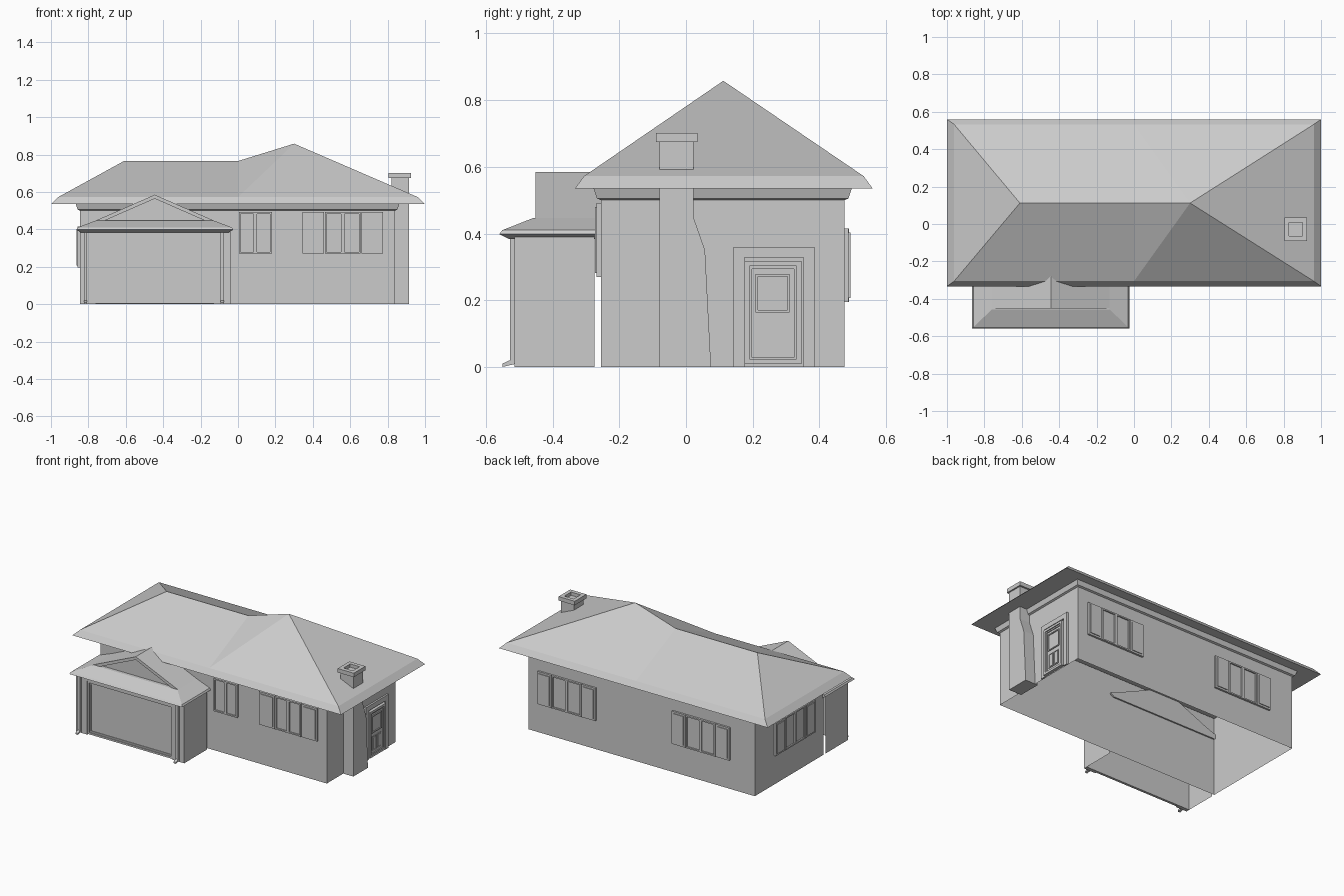
import bpy, bmesh
from math import pi
from mathutils import Matrix, Vector

if "Cube" in bpy.data.objects:
    bpy.data.objects.remove(bpy.data.objects["Cube"])

# ---------- helpers ----------
def finish(name, bm, matrix=None):
    bmesh.ops.recalc_face_normals(bm, faces=bm.faces)
    me = bpy.data.meshes.new(name)
    bm.to_mesh(me)
    bm.free()
    ob = bpy.data.objects.new(name, me)
    if matrix:
        ob.matrix_world = matrix
    bpy.context.collection.objects.link(ob)
    return ob

def add_box(bm, x, y, z, drop=()):
    v = [bm.verts.new((a, b, c)) for c in z for b in y for a in x]
    sides = dict(bottom=(0, 1, 3, 2), top=(4, 5, 7, 6), front=(0, 1, 5, 4),
                 back=(2, 3, 7, 6), left=(0, 2, 6, 4), right=(1, 3, 7, 5))
    for k, f in sides.items():
        if k not in drop:
            bm.faces.new([v[i] for i in f])

def add_ring(bm, x, z, t, y, sill=True):
    """Rectangular border of thickness t, standing in the xz plane."""
    add_box(bm, (x[0], x[0] + t), y, z)
    add_box(bm, (x[1] - t, x[1]), y, z)
    add_box(bm, (x[0] + t, x[1] - t), y, (z[1] - t, z[1]))
    if sill:
        add_box(bm, (x[0] + t, x[1] - t), y, (z[0], z[0] + t))

def boxes(name, *items, drop=()):
    bm = bmesh.new()
    for it in items:
        add_box(bm, *it, drop=drop)
    return finish(name, bm)

def prism(name, pts, lo, hi, axis):
    """Extrude a 2D profile along x (profile in yz) or y (profile in xz)."""
    bm = bmesh.new()
    put = (lambda p, d: (d, p[0], p[1])) if axis == 'x' else (lambda p, d: (p[0], d, p[1]))
    a = [bm.verts.new(put(p, lo)) for p in pts]
    b = [bm.verts.new(put(p, hi)) for p in pts]
    bm.faces.new(a)
    bm.faces.new(b)
    for i in range(len(pts)):
        j = (i + 1) % len(pts)
        bm.faces.new((a[i], a[j], b[j], b[i]))
    return finish(name, bm)

def on_wall(x, y, turn):
    return Matrix.Translation((x, y, 0)) @ Matrix.Rotation(turn, 4, 'Z')

def window(name, width, z, matrix, shutter=0.0):
    """Two-pane window with optional side shutters; local -y faces outward."""
    bm = bmesh.new()
    h = width / 2
    c = h - shutter
    for a, b in ((-c, 0), (0, c)):
        add_ring(bm, (a, b), z, 0.009, (-0.014, 0.0))
    add_box(bm, (-c, c), (-0.005, 0.0), z)
    if shutter:
        for a, b in ((-h, -c - 0.004), (c + 0.004, h)):
            add_box(bm, (a, b), (-0.013, 0.0), z)
            add_box(bm, (a + 0.012, b - 0.012), (-0.018, -0.013), (z[0] + 0.012, z[1] - 0.012))
    return finish(name, bm, matrix)

# ---------- main house ----------
X0, X1, Y0, Y1 = -0.845, 0.84, -0.255, 0.475
boxes("house_walls", ((X0, X1), (Y0, Y1), (0, 0.53)), drop=("bottom", "top"))

# cornice under the eaves, flaring upward
bm = bmesh.new()
loops = []
for g, z in ((0.0, 0.5), (0.012, 0.505), (0.022, 0.535)):
    loops.append([bm.verts.new(p) for p in ((X0 - g, Y0 - g, z), (X1 + g, Y0 - g, z),
                                            (X1 + g, Y1 + g, z), (X0 - g, Y1 + g, z))])
for lo, hi in zip(loops, loops[1:]):
    for i in range(4):
        j = (i + 1) % 4
        bm.faces.new((lo[i], lo[j], hi[j], hi[i]))
finish("cornice", bm)

# hipped roof: low ridge on the left, taller peak on the right
bm = bmesh.new()
def roof_loop(x, y0, y1, z):
    pts = ((-x, y0), (0, y0), (x, y0), (x, y1), (0, y1), (-x, y1))
    return [bm.verts.new((a, b, z)) for a, b in pts]
eave = roof_loop(1.0, -0.333, 0.56, 0.535)
lip = roof_loop(0.962, -0.306, 0.533, 0.572)
end, mid, peak = [bm.verts.new(p) for p in ((-0.61, 0.112, 0.765), (0, 0.112, 0.765), (0.3, 0.112, 0.858))]
bm.faces.new(eave)
for i in range(6):
    j = (i + 1) % 6
    bm.faces.new((eave[i], eave[j], lip[j], lip[i]))
for f in ((lip[0], lip[1], mid, end), (lip[1], peak, mid), (lip[1], lip[2], peak),
          (lip[2], lip[3], peak), (lip[3], lip[4], peak), (lip[4], mid, peak),
          (lip[4], lip[5], end, mid), (lip[5], lip[0], end)):
    bm.faces.new(f)
finish("main_roof", bm)

# chimney with a sloped shoulder and hollow cap
prism("chimney", [(-0.08, 0), (0.075, 0), (0.057, 0.35), (0.022, 0.45),
                  (0.022, 0.68), (-0.08, 0.68)], 0.82, 0.915, 'x')
bm = bmesh.new()
cx, cy = (0.805, 0.925), (-0.09, 0.034)
for x, y in (((cx[0], 0.83), cy), ((0.90, cx[1]), cy),
             ((0.83, 0.90), (cy[0], -0.063)), ((0.83, 0.90), (0.008, cy[1]))):
    add_box(bm, x, y, (0.675, 0.702))
finish("chimney_cap", bm)

# ---------- windows ----------
window("front_small_window", 0.175, (0.27, 0.492), on_wall(0.093, Y0, 0))
window("front_wide_window", 0.43, (0.27, 0.492), on_wall(0.56, Y0, 0), 0.12)
for i, x in enumerate((0.55, -0.448)):
    window(f"back_window_{i + 1}", 0.43, (0.195, 0.415), on_wall(x, Y1, pi), 0.105)
window("left_window", 0.42, (0.195, 0.415), on_wall(X0, 0.06, -pi / 2), 0.105)

# ---------- side door ----------
bm = bmesh.new()
add_ring(bm, (0.143, 0.385), (0, 0.36), 0.032, (-0.012, 0), sill=False)
add_ring(bm, (0.175, 0.347), (0.008, 0.318), 0.015, (-0.02, 0))
add_ring(bm, (0.19, 0.332), (0.02, 0.302), 0.008, (-0.014, 0))
add_box(bm, (0.19, 0.332), (-0.008, 0), (0.02, 0.302))
add_ring(bm, (0.209, 0.311), (0.163, 0.278), 0.007, (-0.014, 0))
for a in (0.216, 0.263):
    add_ring(bm, (a, a + 0.042), (0.043, 0.138), 0.004, (-0.012, 0))
    add_box(bm, (a + 0.008, a + 0.034), (-0.012, 0), (0.051, 0.13))
finish("side_door", bm, on_wall(X1, 0, pi / 2))

# ---------- garage ----------
GX0, GX1, GF, GB, GC = -0.845, -0.04, -0.515, -0.275, -0.445
boxes("garage_walls", ((GX0, GX1), (GF, GB), (0, 0.395)), drop=("bottom", "top", "front", "back"))
prism("garage_front", [(GX0, 0), (-0.762, 0), (-0.762, 0.362), (-0.128, 0.362), (-0.128, 0),
                       (GX1, 0), (GX1, 0.395), (GX0, 0.395)], GF, GF + 0.025, 'y')
bm = bmesh.new()
add_box(bm, (-0.762, -0.128), (GF + 0.015, GF + 0.025), (0, 0.362))
add_ring(bm, (-0.762, -0.128), (0.004, 0.362), 0.012, (GF + 0.003, GF + 0.015))
add_ring(bm, (-0.75, -0.14), (0.016, 0.35), 0.01, (GF + 0.01, GF + 0.015))
finish("garage_door", bm)

# downspouts with kicked-out feet
for side, x in (("left", -0.815), ("right", -0.085)):
    prism(f"downspout_{side}", [(GF, 0.008), (-0.55, 0.0), (-0.55, 0.01), (-0.528, 0.02),
                                (-0.528, 0.385), (GF, 0.385)], x - 0.009, x + 0.009, 'x')

# garage roof skirt
bm = bmesh.new()
loops = []
for hw, y, z in ((0.395, -0.53, 0.383), (0.42, -0.56, 0.398), (0.413, -0.551, 0.41), (0.315, -0.457, 0.447)):
    loops.append([bm.verts.new(p) for p in ((GC - hw, -0.245, z), (GC - hw, y, z),
                                            (GC + hw, y, z), (GC + hw, -0.245, z))])
for lo, hi in zip(loops, loops[1:]):
    for i in range(3):
        bm.faces.new((lo[i], lo[i + 1], hi[i + 1], hi[i]))
    bm.faces.new((lo[0], lo[3], hi[3], hi[0]))
bm.faces.new(loops[0])
bm.faces.new(loops[-1])
finish("garage_skirt_roof", bm)

# gable on top, with a raised rake border around the recessed triangle
prism("garage_gable", [(GC - 0.315, 0.447), (GC + 0.315, 0.447), (GC, 0.585)], -0.435, -0.245, 'y')
for side, s in (("left", -1), ("right", 1)):
    prism(f"gable_rake_{side}", [(GC + s * 0.315, 0.447), (GC, 0.585), (GC, 0.564), (GC + s * 0.267, 0.447)],
          -0.452, -0.435, 'y')
